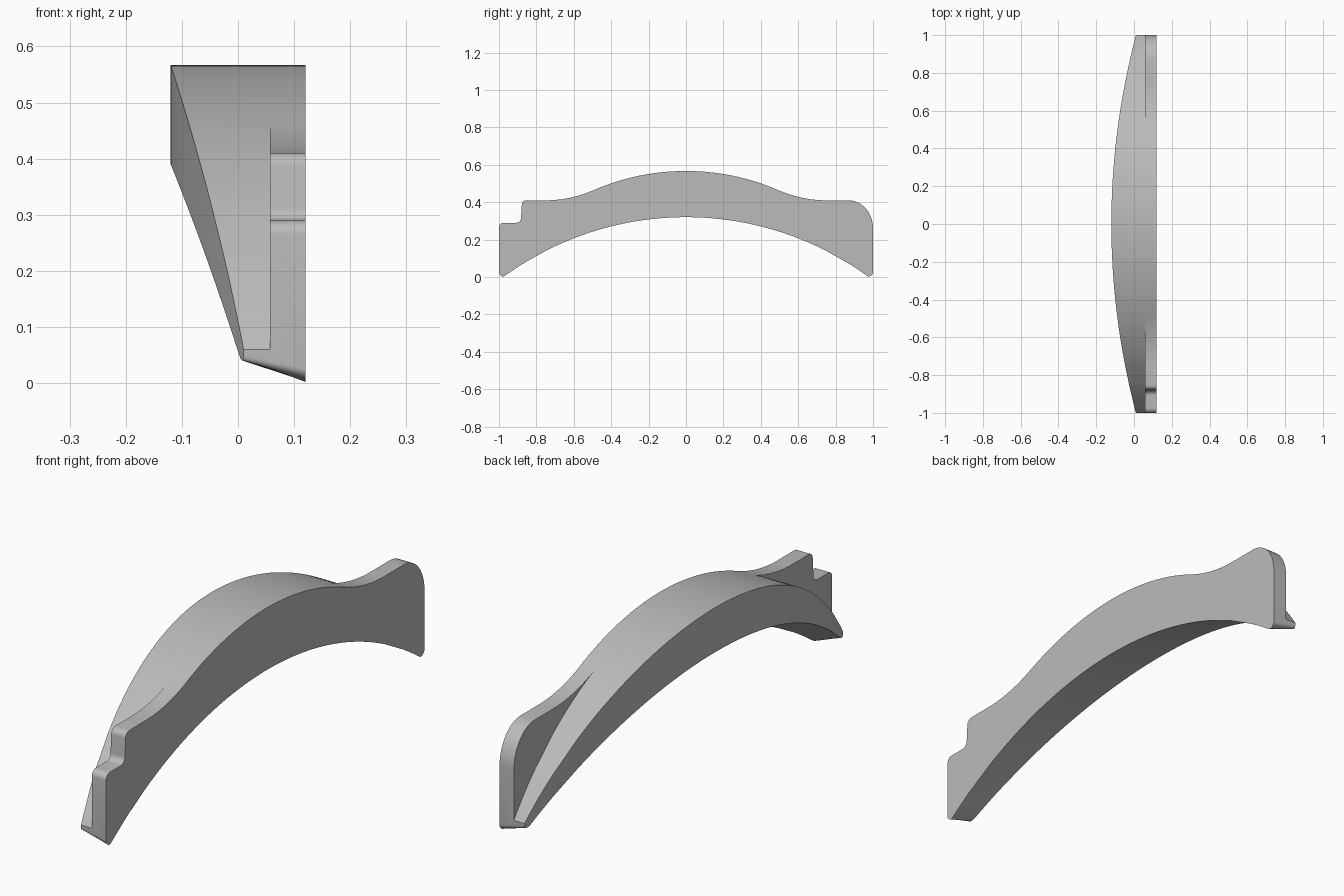
import bpy, bmesh
from math import sqrt, sin, cos, radians

cube = bpy.data.objects.get("Cube")
if cube:
    bpy.data.objects.remove(cube, do_unlink=True)

INNER, STEP = 0.12, 0.057      # flat inner side, outer face of the flange


def arch(y, crown, radius):
    return crown - radius + sqrt(radius ** 2 - y ** 2)


def arc(cy, cz, ry, rz, start, end, steps=7):
    angles = [radians(start + (end - start) * i / steps) for i in range(steps + 1)]
    return [(cy + ry * cos(a), cz + rz * sin(a)) for a in angles]


def flange_sweep(y):
    """Height of the flange where it blends into the crown."""
    if abs(y) <= 0.5:
        return arch(y, 0.567, 1.24)
    blend = (0.75 - abs(y)) / 0.25
    return 0.41 + (arch(0.5, 0.567, 1.24) - 0.41) * blend ** 2


def section(y, flange_z):
    """Cross-section of the fender at one position along its length."""
    outer = -0.12 + 0.13 * y * y
    top = arch(y, 0.567, 1.24)
    tip = max(0, (abs(y) - 0.965) / 0.035)
    lift = 0.025 * (1 - sqrt(max(0, 1 - tip ** 2)))
    low_in = max(0, arch(y, 0.32, 1.65)) + lift
    low_out = arch(y, 0.39, 1.55) + lift
    rim = max(top, flange_z)
    return [(outer, y, top), (STEP, y, top), (STEP, y, rim),
            (INNER, y, rim), (INNER, y, low_in), (outer, y, low_out)]


# Flange outline: stepped front, swept middle, rounded rear
outline = arc(-0.975, 0.265, 0.025, 0.025, 180, 90)
outline += arc(-0.907, 0.315, 0.025, 0.025, -90, 0)
outline += arc(-0.853, 0.385, 0.025, 0.025, 180, 90)
outline += [(y, flange_sweep(y)) for y in (-0.75 + i / 40 for i in range(61))]
outline += arc(0.87, 0.26, 0.13, 0.15, 90, 0, 12)

# Loft the sections into one solid
bm = bmesh.new()
rings = [[bm.verts.new(p) for p in section(y, z)] for y, z in outline]
for a, b in zip(rings, rings[1:]):
    for i in range(6):
        j = (i + 1) % 6
        bm.faces.new((a[i], a[j], b[j], b[i]))
bm.faces.new(rings[0])
bm.faces.new(rings[-1][::-1])
bmesh.ops.remove_doubles(bm, verts=bm.verts, dist=0.00005)
bmesh.ops.recalc_face_normals(bm, faces=bm.faces)
mesh = bpy.data.meshes.new("fender")
bm.to_mesh(mesh)
bm.free()
fender = bpy.data.objects.new("fender", mesh)
bpy.context.collection.objects.link(fender)

# Plain grey finish
grey = bpy.data.materials.new("plain_grey")
grey.use_nodes = True
colour = (0.5, 0.5, 0.5, 1)
grey.diffuse_color = colour
grey.node_tree.nodes["Principled BSDF"].inputs["Base Color"].default_value = colour
mesh.materials.append(grey)

# Smooth curves, crisp edges
bpy.ops.object.select_all(action="DESELECT")
fender.select_set(True)
bpy.context.view_layer.objects.active = fender
bpy.ops.object.shade_smooth_by_angle(angle=radians(30))
